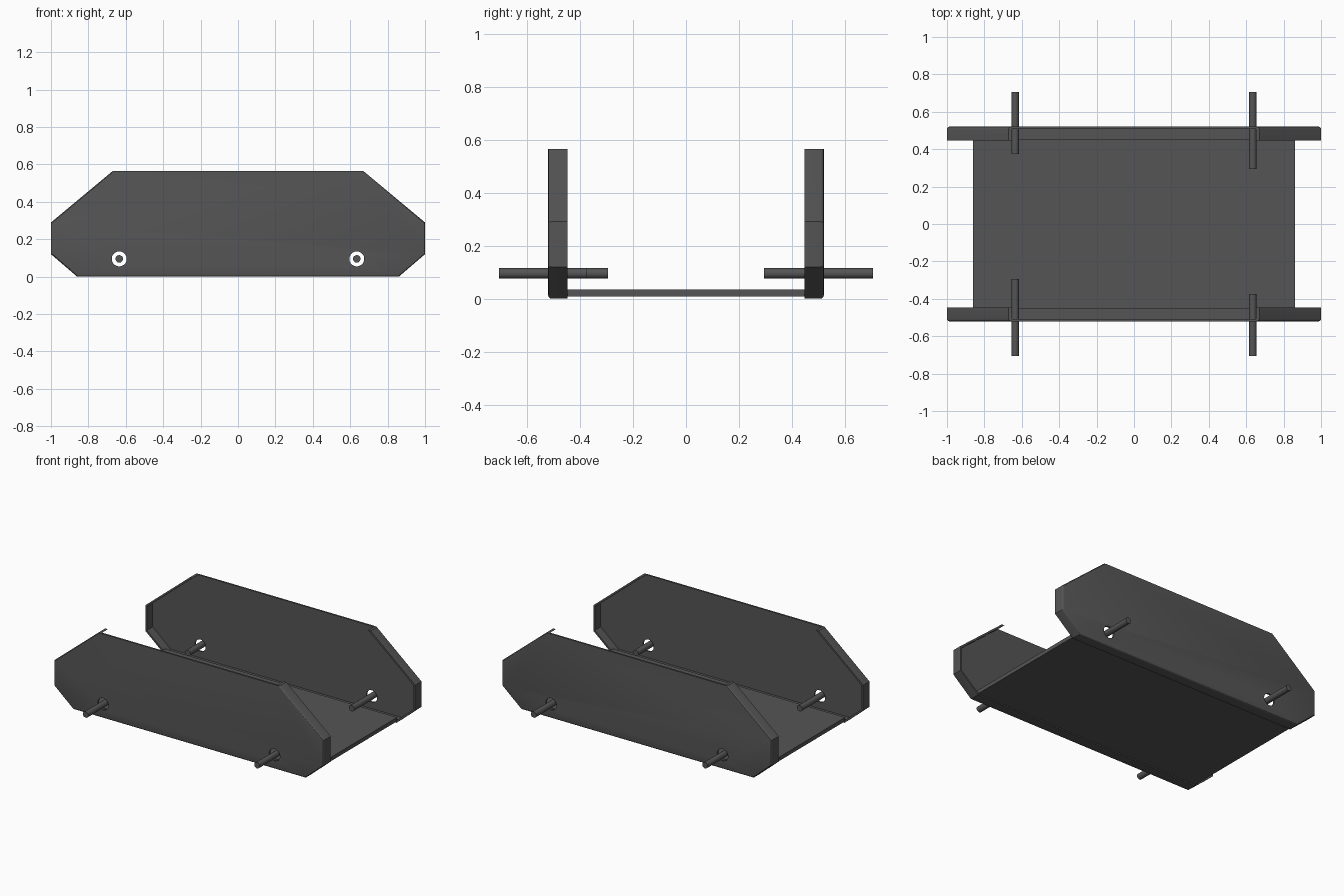
import bpy, bmesh, math
from mathutils import Vector

if "Cube" in bpy.data.objects:
    bpy.data.objects.remove(bpy.data.objects["Cube"])

THICK = 0.012
OUTLINE = [(-0.86, 0.0), (0.86, 0.0), (1.0, 0.12), (1.0, 0.29),
           (0.67, 0.565), (-0.67, 0.565), (-1.0, 0.29), (-1.0, 0.12)]
TOP_EDGE = 4
HOLES = [(-0.635, 0.095), (0.635, 0.095)]


def finish(bm, name):
    bmesh.ops.recalc_face_normals(bm, faces=bm.faces[:])
    mesh = bpy.data.meshes.new(name)
    bm.to_mesh(mesh)
    bm.free()
    ob = bpy.data.objects.new(name, mesh)
    bpy.context.collection.objects.link(ob)
    return ob


def prism(name, pts, y0, y1, bevel=0.0):
    """Extrude an xz outline from y0 to y1, rounding the rim at y0."""
    bm = bmesh.new()
    face = bm.faces.new([bm.verts.new((x, y0, z)) for x, z in pts])
    rim = [e for i, e in enumerate(face.edges) if i != TOP_EDGE]
    ext = bmesh.ops.extrude_face_region(bm, geom=[face], use_keep_orig=True)
    for v in ext["geom"]:
        if isinstance(v, bmesh.types.BMVert):
            v.co.y = y1
    if bevel:
        bmesh.ops.bevel(bm, geom=rim, offset=bevel, segments=3,
                        profile=0.5, affect='EDGES')
    return finish(bm, name)


def inset(pts, dists):
    """Move every edge of a counter-clockwise outline inwards."""
    n, out = len(pts), []
    lines = []
    for i in range(n):
        a, b = Vector(pts[i]), Vector(pts[(i + 1) % n])
        d = (b - a).normalized()
        lines.append((a + Vector((-d.y, d.x)) * dists[i], d))
    for i in range(n):
        (p, d), (q, e) = lines[i - 1], lines[i]
        t = (q - p).cross(e) / d.cross(e)
        out.append(tuple(p + d * t))
    return out


def rod(name, x, z, y0, y1, r, sides=24):
    bpy.ops.mesh.primitive_cylinder_add(
        vertices=sides, radius=r, depth=abs(y1 - y0),
        location=(x, (y0 + y1) / 2, z), rotation=(math.pi / 2, 0, 0))
    ob = bpy.context.object
    ob.name = name
    return ob


def smooth(ob):
    bpy.ops.object.select_all(action='DESELECT')
    ob.select_set(True)
    bpy.context.view_layer.objects.active = ob
    bpy.ops.object.shade_smooth_by_angle(angle=math.radians(30))


def cut(ob, cutter):
    cutter.hide_render = True
    mod = ob.modifiers.new("cut", 'BOOLEAN')
    mod.operation = 'DIFFERENCE'
    mod.solver = 'EXACT'
    mod.object = cutter
    bpy.context.view_layer.objects.active = ob
    bpy.ops.object.modifier_apply(modifier=mod.name)
    bpy.data.objects.remove(cutter, do_unlink=True)


# Folded side panels: flanges point inwards on every edge but the top
dists = [THICK] * 8
dists[TOP_EDGE] = -0.05
inner = inset(OUTLINE, dists)
for side, s in (("front", -1), ("back", 1)):
    panel = prism(side + "_panel", OUTLINE, s * 0.52, s * 0.447, 0.011)
    cut(panel, prism("panel_cutter", inner, s * (0.52 - THICK), s * 0.4))
    for x, z in HOLES:
        cut(panel, rod("hole_cutter", x, z, s * 0.6, s * 0.48, 0.04, 32))
    smooth(panel)

    # Axle pins through the holes, one on each side shorter inside
    for (x, z), label in zip(HOLES, ("left", "right")):
        y_in = 0.375 if x * s < 0 else 0.295
        smooth(rod(f"{side}_{label}_pin", x, z, s * 0.705, s * y_in, 0.02))

# Floor plate between the panels
bpy.ops.mesh.primitive_cube_add(size=1, location=(0, 0, 0.021))
floor = bpy.context.object
floor.name = "floor_plate"
floor.scale = (1.72, 0.91, 0.026)
bpy.ops.object.transform_apply(location=False, rotation=False, scale=True)

# Dark grey finish
mat = bpy.data.materials.new("dark_grey")
mat.diffuse_color = (0.09, 0.09, 0.09, 1)
mat.use_nodes = True
mat.node_tree.nodes["Principled BSDF"].inputs["Base Color"].default_value = mat.diffuse_color
for ob in bpy.context.scene.objects:
    ob.data.materials.clear()
    ob.data.materials.append(mat)
